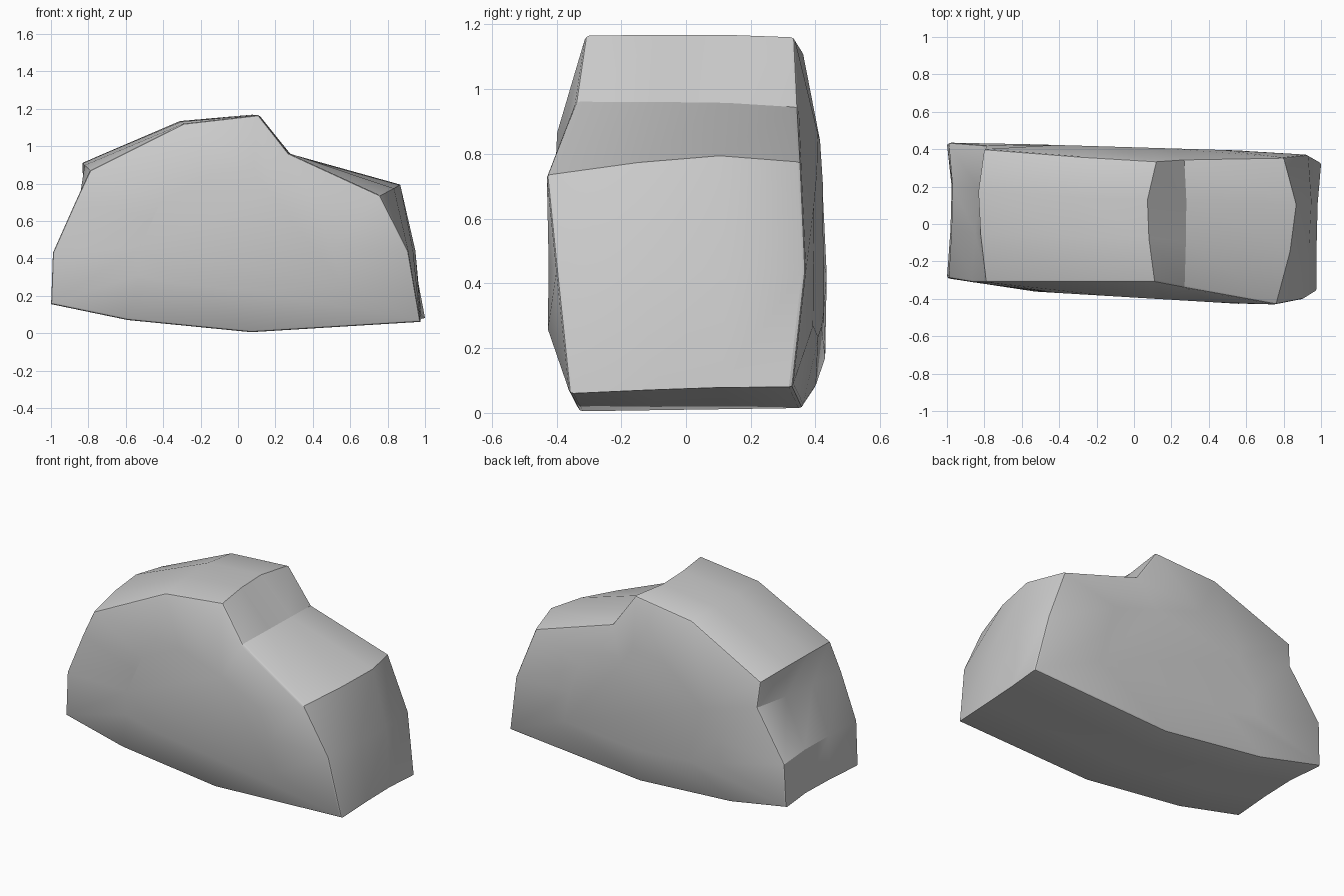
import bpy, bmesh
from mathutils import Vector

if "Cube" in bpy.data.objects:
    bpy.data.objects.remove(bpy.data.objects["Cube"])

# Outline of the front end (x, y, z), counter-clockwise from lower left
front = [(-1, -.29, .155), (-.59, -.31, .07), (.07, -.33, .005), (.975, -.36, .06),
         (.91, -.40, .44), (.76, -.43, .735), (.27, -.34, .96), (.11, -.31, 1.165),
         (-.29, -.31, 1.12), (-.79, -.31, .87), (-.87, -.31, .70), (-.99, -.29, .43)]
# Matching outline of the back end
back = [(-1, .43, .16), (-.59, .40, .075), (.07, .36, .015), (1, .33, .08),
        (.93, .37, .44), (.80, .355, .775), (.27, .345, .945), (.12, .335, 1.16),
        (-.29, .36, 1.12), (-.80, .40, .885), (-.79, .42, .73), (-.99, .435, .43)]
# How far the middle of the body swells (x, z) at each outline point
swell = [(.025, 0), (0, 0), (0, 0), (-.01, .005), (.025, 0), (.08, .032),
         (.01, .008), (-.045, .006), (-.02, .014), (-.035, .03), (-.01, 0), (.02, 0)]


def section(bm, t, w):
    ring = []
    for f, b, s in zip(front, back, swell):
        p = Vector(f).lerp(Vector(b), t) + w * Vector((s[0], 0, s[1]))
        ring.append(bm.verts.new(p))
    return ring


def bulged_ring(bm, ring, depth, tilt):
    # smaller ring inside an end, pushed out along a tilted plane
    centre = Vector((.05, 0, .5))
    inner = []
    for v in ring:
        p = centre.lerp(v.co, .55)
        p.y = depth + tilt * p.x
        inner.append(bm.verts.new(p))
    return inner


# Body lofted from front to back
bm = bmesh.new()
rings = [section(bm, t, w) for t, w in ((0, 0), (.36, .75), (.68, 1), (1, 0))]
rings.insert(0, bulged_ring(bm, rings[0], -.393, -.06))
rings.append(bulged_ring(bm, rings[-1], .41, -.03))
n = len(front)
for a, b in zip(rings, rings[1:]):
    for i in range(n):
        j = (i + 1) % n
        bm.faces.new((a[i], a[j], b[j], b[i]))
bm.faces.new(rings[0])
bm.faces.new(rings[-1])
bmesh.ops.recalc_face_normals(bm, faces=bm.faces)

# Soften the rims of the two ends
rims = []
for ring in (rings[1], rings[4]):
    rims += [bm.edges.get((ring[i], ring[(i + 1) % n])) for i in range(n)]
bmesh.ops.bevel(bm, geom=rims, offset=.012, segments=2, profile=.5, affect='EDGES')

mesh = bpy.data.meshes.new("rock_body")
bm.to_mesh(mesh)
bm.free()
body = bpy.data.objects.new("rock_body", mesh)
bpy.context.collection.objects.link(body)
bpy.context.view_layer.objects.active = body
body.select_set(True)
bpy.ops.object.shade_smooth_by_angle(angle=.42)
